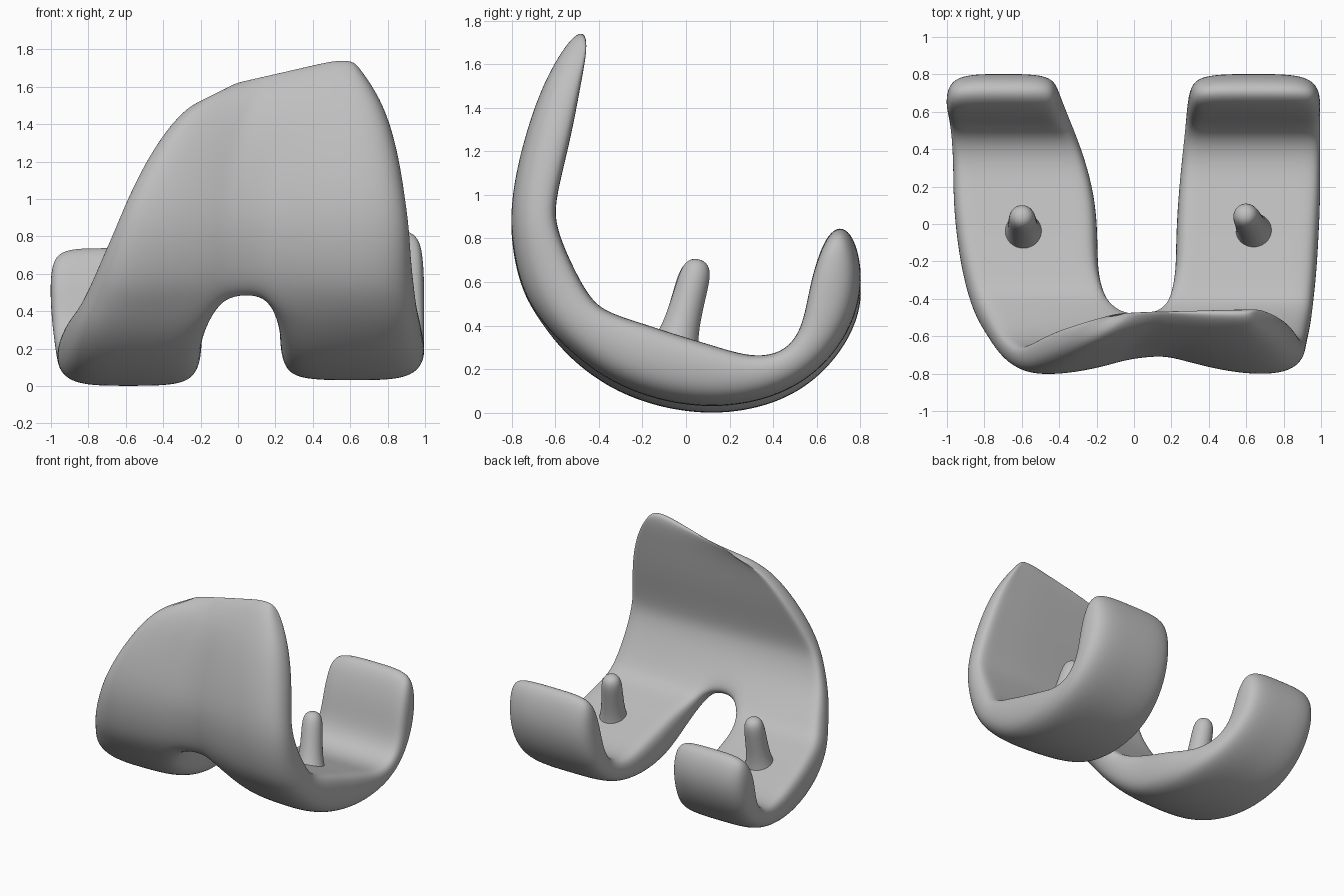
import bpy, bmesh, math
from mathutils import Vector

cube = bpy.data.objects.get("Cube")
if cube:
    bpy.data.objects.remove(cube)

metal = bpy.data.materials.new("grey_metal")
metal.use_nodes = True
colour = (0.52, 0.52, 0.52, 1)
metal.diffuse_color = colour
metal.node_tree.nodes["Principled BSDF"].inputs["Base Color"].default_value = colour


def finish(bm, name, levels):
    """Turn a bmesh cage into a smooth subdivided object."""
    bmesh.ops.recalc_face_normals(bm, faces=bm.faces)
    mesh = bpy.data.meshes.new(name)
    bm.to_mesh(mesh)
    bm.free()
    mesh.materials.append(metal)
    for poly in mesh.polygons:
        poly.use_smooth = True
    obj = bpy.data.objects.new(name, mesh)
    bpy.context.collection.objects.link(obj)
    mod = obj.modifiers.new("Smooth Form", "SUBSURF")
    mod.levels = mod.render_levels = levels
    return obj


# Side profiles (y, z) from the top of the front shield to the rear tips
outer_profile = [(-.52, 1.75), (-.66, 1.52), (-.75, 1.26), (-.81, 1), (-.81, .78), (-.76, .56),
                 (-.68, .43), (-.56, .27), (-.37, .12), (-.15, .03), (.1, -.01), (.35, .02),
                 (.57, .12), (.75, .32), (.825, .58), (.76, .83)]
inner_profile = [(-.44, 1.75), (-.48, 1.52), (-.53, 1.25), (-.6, .98), (-.6, .86), (-.53, .69),
                 (-.44, .52), (-.36, .43), (-.2, .38), (-.05, .33), (.12, .28), (.31, .22),
                 (.46, .25), (.54, .37), (.57, .58), (.65, .82)]
# Width of the right strip and of the left strip at each profile station
right_strip = [(-.08, .2), (-.27, .1), (-.47, 0), (-.6, -.04), (-.66, -.06), (-.74, -.07),
               (-.81, -.07), (-.87, -.15), (-.92, -.19), (-.95, -.19), (-.97, -.2), (-.97, -.25),
               (-.98, -.32), (-1, -.38), (-1.01, -.4), (-.99, -.42)]
left_strip = [(.4, .65), (.3, .78), (.2, .86), (.16, .9), (.14, .92), (.13, .93),
              (.13, .95), (.19, .96), (.22, .98), (.22, .99), (.23, 1), (.25, 1),
              (.27, 1), (.28, 1), (.29, 1), (.31, .98)]
fractions = (0, .15, .5, .85, 1)
notch_row = 6                     # the two condyles separate after this station
half = len(fractions)
rows, cols = len(outer_profile), 2 * half
last = rows - 1

bm = bmesh.new()
outer, inner = {}, {}
for i in range(rows):
    xs = [a + (b - a) * f for a, b in (right_strip[i], left_strip[i]) for f in fractions]
    groove_weight = max(0, 1 - ((i - 4) / 5) ** 2)
    for j, x in enumerate(xs):
        o = Vector((x, *outer_profile[i]))
        n = Vector((x, *inner_profile[i]))
        side_edge = j in (0, cols - 1)
        notch_edge = i > notch_row and j in (half - 1, half)
        # Shield gets thinner toward the right
        if i < notch_row:
            n.y -= .05 * max(0, .5 - x)
        # Central groove on the bearing surface
        depth = .12 * groove_weight * math.exp(-((x - .1) / .27) ** 2)
        o += (n - o).normalized() * depth
        # Rounded rim on the outer surface
        if side_edge:
            o = o.lerp(n, .36 if i <= notch_row else .28)
        elif notch_edge:
            o = o.lerp(n, .22)
        # Slanted shield top, left condyle higher, right rear tip shorter
        lift = 0
        if i == 0:
            lift = -.24 * max(0, .52 - x) - (.05 if side_edge else 0)
        elif i > notch_row:
            if x > 0:
                lift = .03
            elif i > last - 2:
                lift = -.08 if i == last else -.03
            if i == last and (side_edge or notch_edge):
                lift -= .05
        o.z += lift
        n.z += lift
        outer[i, j] = bm.verts.new(o)
        inner[i, j] = bm.verts.new(n)

# Both skins, leaving the notch open, then walls along every open border
quads = [((i, j), (i, j + 1), (i + 1, j + 1), (i + 1, j))
         for i in range(rows - 1) for j in range(cols - 1)
         if j != half - 1 or i < notch_row]
edges = {(q[k], q[(k + 1) % 4]) for q in quads for k in range(4)}
for q in quads:
    bm.faces.new([outer[k] for k in q])
    bm.faces.new([inner[k] for k in reversed(q)])
for a, b in edges:
    if (b, a) not in edges:
        bm.faces.new((outer[b], outer[a], inner[a], inner[b]))
finish(bm, "femoral_shell", 3)


# Fixation pegs: flared, tilted posts with rounded tips
def peg(name, base, tip):
    base, tip = Vector(base), Vector(tip)
    axis = tip - base
    turn = axis.to_track_quat("Z", "Y")
    bm = bmesh.new()
    rings = []
    sides = 12
    for t, r in ((0, .13), (.18, .1), (.38, .084), (.65, .078), (.88, .074), (.98, .05)):
        rings.append([bm.verts.new(base + axis * t + turn @ Vector(
            (r * math.cos(k * math.tau / sides), r * math.sin(k * math.tau / sides), 0)))
            for k in range(sides)])
    for low, high in zip(rings, rings[1:]):
        for k in range(sides):
            m = (k + 1) % sides
            bm.faces.new((low[k], low[m], high[m], high[k]))
    bm.faces.new(rings[0][::-1])
    top = bm.verts.new(base + axis * 1.02)
    for k in range(sides):
        bm.faces.new((rings[-1][k], rings[-1][(k + 1) % sides], top))
    finish(bm, name, 2)


peg("right_peg", (-.59, -.06, .24), (-.6, .05, .69))
peg("left_peg", (.65, -.06, .26), (.59, .06, .7))
